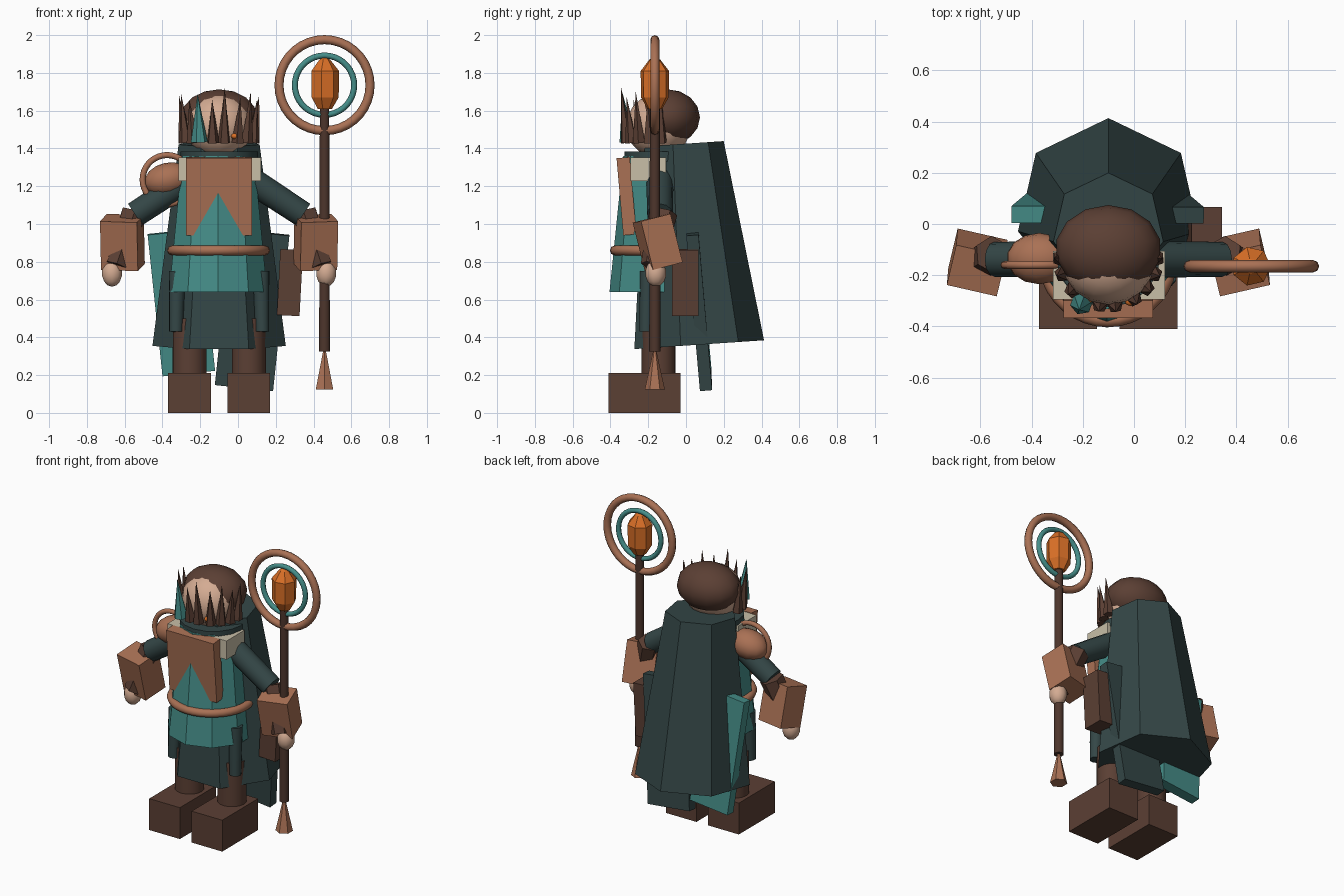
import bpy, bmesh, math
from mathutils import Vector

if "Cube" in bpy.data.objects:
    bpy.data.objects.remove(bpy.data.objects["Cube"])

CX = -0.10  # body centre line


def mat(name, rgb):
    m = bpy.data.materials.new(name)
    m.diffuse_color = (*rgb, 1)
    m.use_nodes = True
    m.node_tree.nodes["Principled BSDF"].inputs["Base Color"].default_value = m.diffuse_color
    return m


DARK = mat("dark_cloth", (0.034, 0.062, 0.062))
TEAL = mat("teal_cloth", (0.06, 0.27, 0.25))
COPPER = mat("copper", (0.40, 0.165, 0.09))
BROWN = mat("brown_leather", (0.105, 0.050, 0.034))
WOOD = mat("dark_wood", (0.075, 0.036, 0.025))
SKIN = mat("skin", (0.66, 0.41, 0.29))
CREAM = mat("cream", (0.58, 0.52, 0.39))
ORANGE = mat("orange_crystal", (0.70, 0.16, 0.02))


def finish(name, m, smooth=False):
    o = bpy.context.object
    o.name = name
    o.data.materials.append(m)
    if smooth:
        bpy.ops.object.shade_smooth_by_angle(angle=math.radians(50))
    return o


def box(name, m, loc, size, rot=(0, 0, 0)):
    bpy.ops.mesh.primitive_cube_add(size=1, location=loc, rotation=[math.radians(a) for a in rot])
    bpy.context.object.scale = size
    return finish(name, m)


def cone(name, m, a, b, r1, r2, n=16, smooth=False, spin=0):
    """Tapered solid from point a to point b."""
    a, b = Vector(a), Vector(b)
    bpy.ops.mesh.primitive_cone_add(vertices=n, radius1=r1, radius2=r2, depth=(b - a).length)
    o = bpy.context.object
    d = b - a
    # keep the base ring upright when the axis lies near vertical
    if abs(d.x) < 1e-6:
        o.rotation_euler = (math.atan2(-d.y, d.z), 0, spin)
    else:
        o.rotation_euler = d.to_track_quat('Z', 'Y').to_euler()
    o.location = (a + b) / 2
    return finish(name, m, smooth)


def ball(name, m, loc, radii, seg=16, rings=10, rot=(0, 0, 0)):
    bpy.ops.mesh.primitive_uv_sphere_add(segments=seg, ring_count=rings, radius=1, location=loc, rotation=rot)
    bpy.context.object.scale = radii
    return finish(name, m, True)


def ring(name, m, loc, R, r, upright=False):
    bpy.ops.mesh.primitive_torus_add(major_radius=R, minor_radius=r, major_segments=36, minor_segments=8,
                                     location=loc, rotation=(math.pi / 2 if upright else 0, 0, 0))
    return finish(name, m, True)


# cloak: seven-sided, leaning forward
cone("cloak", DARK, (CX, 0.052, 0.36), (CX, -0.02, 1.424), 0.362, 0.22, n=7)

# tunic, belt and collar
cone("tunic", TEAL, (CX - 0.005, -0.132, 0.64), (CX - 0.005, -0.132, 1.36), 0.273, 0.20, n=10)
ring("belt", COPPER, (CX - 0.003, -0.13, 0.86), 0.246, 0.027)
cone("neck_collar", DARK, (CX, -0.12, 1.33), (CX, -0.12, 1.385), 0.205, 0.205, n=16, smooth=True)
box("shoulder_yoke", CREAM, (CX + 0.003, -0.20, 1.29), (0.437, 0.19, 0.125))
box("chest_plate", COPPER, (CX, -0.315, 1.147), (0.35, 0.07, 0.41), (5, 0, 0))

# slanted tails hanging behind the legs
box("tail_left", TEAL, (-0.30, 0.07, 0.585), (0.28, 0.065, 0.755), (5, -6, 0))
box("tail_right", DARK, (0.075, 0.07, 0.545), (0.31, 0.065, 0.83), (5, 6, 0))
box("satchel", BROWN, (0.275, -0.003, 0.69), (0.12, 0.14, 0.35), (0, 3, 0))

# paired parts, mirrored about the body centre
for side, s in (("left", -1), ("right", 1)):
    X = lambda d: CX + s * d
    box("boot_" + side, BROWN, (X(0.157), -0.22, 0.105), (0.227, 0.38, 0.21))
    cone("leg_" + side, BROWN, (X(0.157), -0.145, 0.19), (X(0.157), -0.145, 0.5), 0.09, 0.09, smooth=True)
    cone("hanging_roll_" + side, DARK, (X(0.228), -0.21, 0.43), (X(0.222), -0.20, 0.75), 0.037, 0.045, n=10,
         smooth=True)
    cone("upper_arm_" + side, DARK, (X(0.14), -0.138, 1.25), (X(0.445), -0.138, 1.05), 0.072, 0.068, n=12,
         smooth=True)
    cone("forearm_" + side, BROWN, (X(0.45), -0.12, 1.06), (X(0.545), -0.18, 0.78), 0.075, 0.06, n=6)
    box("bracer_" + side, COPPER, (X(0.512), -0.15, 0.902), (0.20, 0.165, 0.265), (14, -s * 2, s * 12.8))
    ball("hand_" + side, SKIN, (X(0.567), -0.16, 0.74), (0.056, 0.056, 0.072), 10, 7)
    ball("eye_" + side, ORANGE, (X(0.085), -0.30, 1.465), (0.022, 0.02, 0.016), 8, 6)

# shoulder guard with hoop on one side
ball("shoulder_guard", COPPER, (-0.37, -0.135, 1.235), (0.13, 0.10, 0.09), 14, 8, (0, math.radians(-12), 0))
ring("shoulder_hoop", COPPER, (-0.375, -0.16, 1.235), 0.130, 0.016, True)

# head and hair
ball("head", SKIN, (CX, -0.145, 1.52), (0.18, 0.17, 0.17))
ball("hair", BROWN, (CX, -0.098, 1.565), (0.207, 0.172, 0.148), 14, 8)

# crown of spikes round the front of the head
spikes = [(-92, 1.68), (-72, 1.69), (-48, 1.66), (-10, 1.66), (8, 1.72), (32, 1.67), (52, 1.70), (72, 1.66),
          (92, 1.68)]
for i, (deg, top) in enumerate(spikes):
    a = math.radians(deg)
    sx, sy = math.sin(a), -math.cos(a)
    cone(f"crown_spike_{i}", BROWN, (CX + 0.187 * sx, -0.14 + 0.175 * sy, 1.43),
         (CX + 0.212 * sx, -0.14 + 0.205 * sy, top), 0.034, 0, n=5)
cone("teal_spike", TEAL, (-0.205, -0.31, 1.435), (-0.214, -0.335, 1.69), 0.045, 0, n=6)

# staff
SX, SY = 0.458, -0.165
cone("staff_shaft", WOOD, (SX, SY, 0.325), (SX, SY, 1.63), 0.030, 0.026, n=10, smooth=True)
cone("staff_foot", COPPER, (SX, SY, 0.125), (SX, SY, 0.33), 0.053, 0.008, n=6)
ring("staff_outer_ring", COPPER, (SX, SY, 1.735), 0.241, 0.024, True)
ring("staff_inner_ring", TEAL, (SX, SY, 1.735), 0.157, 0.016, True)

# faceted crystal, lathed from a short profile
bm = bmesh.new()
N = 7
profile = [(0.04, 1.61), (0.075, 1.67), (0.077, 1.81), (0.03, 1.87)]
rows = [[bm.verts.new((SX + r * math.cos(2 * math.pi * k / N), SY + r * math.sin(2 * math.pi * k / N), z))
         for k in range(N)] for r, z in profile]
for lo, hi in zip(rows, rows[1:]):
    for k in range(N):
        bm.faces.new((lo[k], lo[(k + 1) % N], hi[(k + 1) % N], hi[k]))
bm.faces.new(rows[0][::-1])
tip = bm.verts.new((SX, SY, 1.885))
for k in range(N):
    bm.faces.new((rows[-1][k], rows[-1][(k + 1) % N], tip))
me = bpy.data.meshes.new("staff_crystal")
bm.to_mesh(me)
bm.free()
me.materials.append(ORANGE)
bpy.context.collection.objects.link(bpy.data.objects.new("staff_crystal", me))
